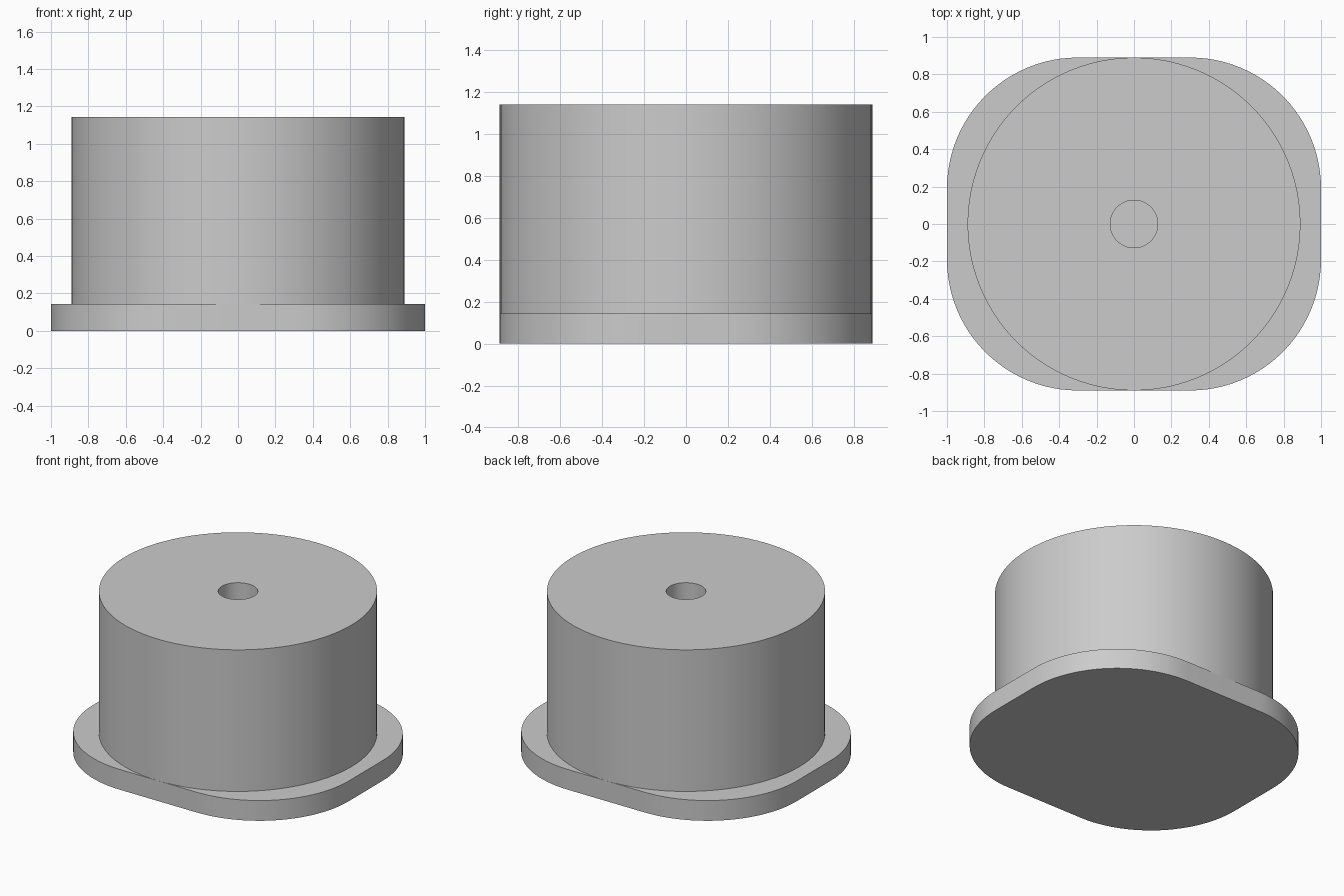
import bpy, bmesh, math

cube = bpy.data.objects.get("Cube")
if cube:
    bpy.data.objects.remove(cube, do_unlink=True)

HALF_X, RADIUS, CORNER = 1.0, 0.89, 0.7
BASE_TOP, TOP, HOLE = 0.143, 1.143, 0.127
SEGMENTS = 96

grey = bpy.data.materials.new("plain grey")
grey.use_nodes = True
colour = (0.6, 0.6, 0.6, 1)
grey.diffuse_color = colour
grey.node_tree.nodes["Principled BSDF"].inputs["Base Color"].default_value = colour


def finish(bm, name):
    bmesh.ops.recalc_face_normals(bm, faces=bm.faces)
    mesh = bpy.data.meshes.new(name)
    bm.to_mesh(mesh)
    bm.free()
    mesh.materials.append(grey)
    obj = bpy.data.objects.new(name, mesh)
    bpy.context.collection.objects.link(obj)
    bpy.ops.object.select_all(action="DESELECT")
    bpy.context.view_layer.objects.active = obj
    obj.select_set(True)
    bpy.ops.object.shade_smooth_by_angle(angle=math.radians(30))
    return obj


# Flange: rounded rectangle, extruded upwards
bm = bmesh.new()
outline = []
steps = SEGMENTS // 4
for quarter, (sx, sy) in enumerate([(1, 1), (-1, 1), (-1, -1), (1, -1)]):
    for i in range(steps + 1):
        a = (quarter + i / steps) * math.pi / 2
        outline.append(bm.verts.new((sx * (HALF_X - CORNER) + CORNER * math.cos(a),
                                     sy * (RADIUS - CORNER) + CORNER * math.sin(a), 0)))
bottom = bm.faces.new(outline)
result = bmesh.ops.extrude_face_region(bm, geom=[bottom], use_keep_orig=True)
raised = [v for v in result["geom"] if isinstance(v, bmesh.types.BMVert)]
bmesh.ops.translate(bm, verts=raised, vec=(0, 0, BASE_TOP))
finish(bm, "base_flange")

# Drum: turned profile with a central bore that stops at the flange
bm = bmesh.new()
profile = [(RADIUS, BASE_TOP), (RADIUS, TOP), (HOLE, TOP), (HOLE, BASE_TOP)]
verts = [bm.verts.new((r, 0, z)) for r, z in profile]
edges = [bm.edges.new(pair) for pair in zip(verts, verts[1:])]
bmesh.ops.spin(bm, geom=verts + edges, cent=(0, 0, 0), axis=(0, 0, 1),
               angle=math.tau, steps=SEGMENTS, use_merge=True)
bmesh.ops.remove_doubles(bm, verts=bm.verts, dist=0.0001)
finish(bm, "drum_body")
